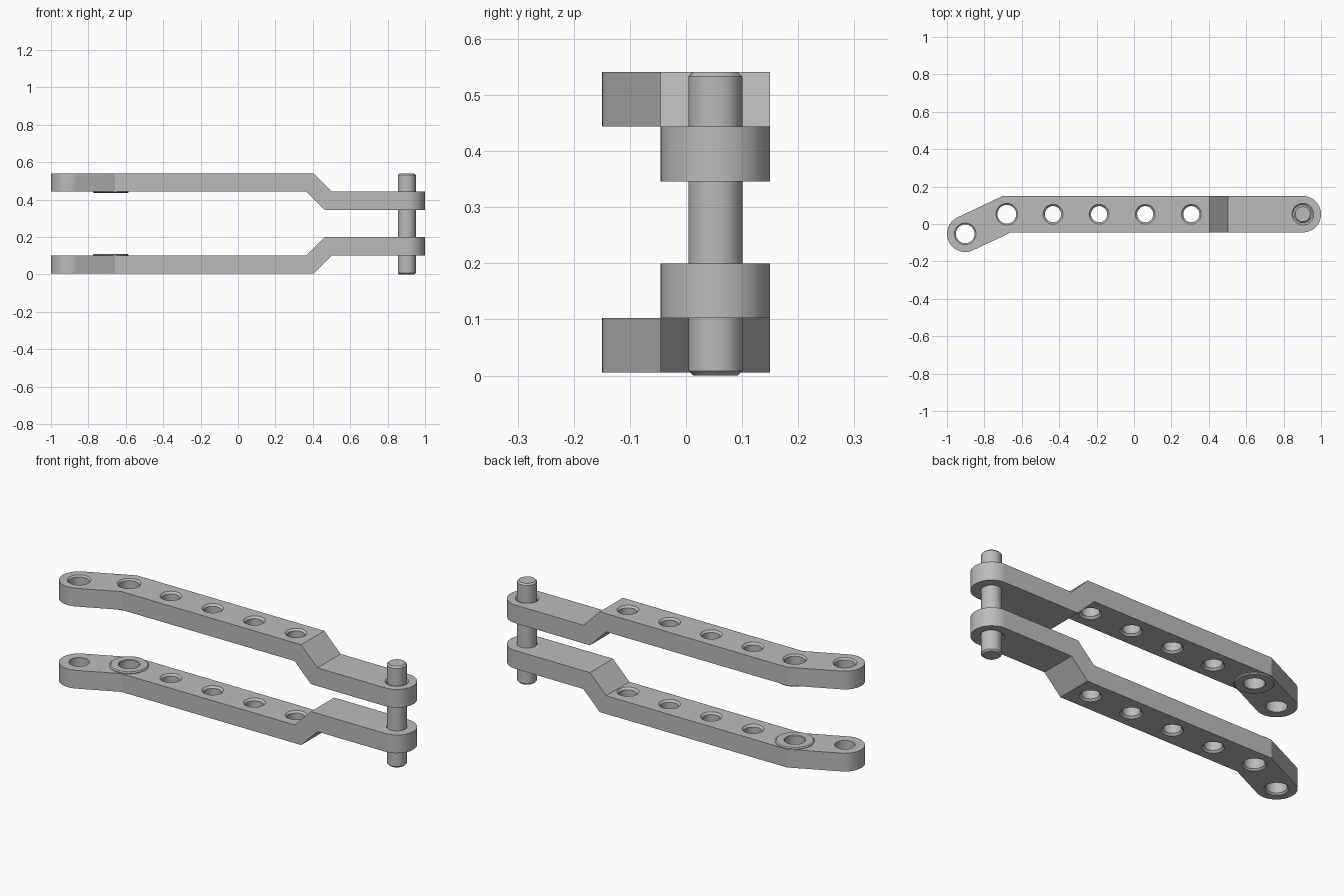
import bpy, bmesh, math
from mathutils import Matrix, Vector

if "Cube" in bpy.data.objects:
    bpy.data.objects.remove(bpy.data.objects["Cube"])

R = 0.0975                      # half width of the arms
T = 0.0975                      # plate thickness
BASE = 0.005                    # underside of the lower arm
MID = 0.273                     # mirror height between the arms
END = Vector((-0.9025, -0.0525))
BEND = Vector((-0.68, 0.0525))
PIN = Vector((0.9025, 0.0525))
HOLE, FLARE = 0.05, 0.058       # large hole and its countersink

steel = bpy.data.materials.new("grey steel")
steel.use_nodes = True
steel.diffuse_color = (0.5, 0.5, 0.5, 1)
steel.node_tree.nodes["Principled BSDF"].inputs["Base Color"].default_value = (0.5, 0.5, 0.5, 1)


def make_object(name, bm):
    bmesh.ops.recalc_face_normals(bm, faces=bm.faces)
    mesh = bpy.data.meshes.new(name)
    bm.to_mesh(mesh)
    bm.free()
    mesh.materials.append(steel)
    obj = bpy.data.objects.new(name, mesh)
    bpy.context.collection.objects.link(obj)
    return obj


def prism(name, points, direction):
    bm = bmesh.new()
    face = bm.faces.new([bm.verts.new(p) for p in points])
    out = bmesh.ops.extrude_face_region(bm, geom=[face])["geom"]
    bmesh.ops.translate(bm, vec=direction, verts=[v for v in out if isinstance(v, bmesh.types.BMVert)])
    return make_object(name, bm)


def lathe(bm, profile, centre, ring=False, sides=48):
    """Turn (radius, height) points about a vertical axis; ring joins last to first."""
    loops = []
    for r, z in profile:
        loops.append([bm.verts.new((centre.x + r * math.cos(a), centre.y + r * math.sin(a), z))
                      for a in (2 * math.pi * i / sides for i in range(sides))])
    pairs = list(zip(loops, loops[1:])) + ([(loops[-1], loops[0])] if ring else [])
    for a, b in pairs:
        for i in range(sides):
            j = (i + 1) % sides
            bm.faces.new((a[i], a[j], b[j], b[i]))
    if not ring:
        bm.faces.new(loops[0])
        bm.faces.new(loops[-1])


def boolean(obj, cutter, operation):
    mod = obj.modifiers.new(operation, 'BOOLEAN')
    mod.object, mod.operation, mod.solver = cutter, operation, 'EXACT'
    graph = bpy.context.evaluated_depsgraph_get()
    mesh = bpy.data.meshes.new_from_object(obj.evaluated_get(graph))
    obj.modifiers.clear()
    obj.data = mesh
    bpy.data.objects.remove(cutter)


def arc(centre, start, stop, steps=24):
    return [centre + R * Vector((math.cos(a), math.sin(a)))
            for a in (math.radians(start + (stop - start) * i / steps) for i in range(steps + 1))]


def smooth(obj):
    bpy.ops.object.select_all(action='DESELECT')
    obj.select_set(True)
    bpy.context.view_layer.objects.active = obj
    bpy.ops.object.shade_smooth_by_angle(angle=math.radians(25))


def mirrored(obj, name):
    bm = bmesh.new()
    bm.from_mesh(obj.data)
    flip = Matrix.Translation((0, 0, 2 * MID)) @ Matrix.Diagonal((1, 1, -1, 1))
    bmesh.ops.transform(bm, matrix=flip, verts=bm.verts)
    bmesh.ops.reverse_faces(bm, faces=bm.faces)
    return make_object(name, bm)


# Lower arm: plan outline with rounded ends and a mitred bend
tilt = math.degrees(math.atan2(BEND.y - END.y, BEND.x - END.x))
mitre = Vector((-R * math.tan(math.radians(tilt / 2)), R))
outline = (arc(PIN, -90, 90) + [BEND + mitre]
           + arc(END, 90 + tilt, 270 + tilt) + [BEND - mitre])
lower_arm = prism("lower_arm", [(p.x, p.y, -0.1) for p in outline], (0, 0, 0.5))

# Joggle seen from the side
top, step = BASE + T, BASE + 2 * T
side = [(-1.2, BASE), (0.405, BASE), (0.502, top), (1.2, top),
        (1.2, step), (0.463, step), (0.366, top), (-1.2, top)]
boolean(lower_arm, prism("side_cutter", [(x, -0.4, z) for x, z in side], (0, 0.8, 0)), 'INTERSECT')

# Holes: large ones flared on the outside, small ones on both sides
holes = bmesh.new()
c = FLARE - HOLE
for centre, z in ((END, BASE), (BEND, BASE), (PIN, top)):
    lathe(holes, [(FLARE + 0.02, z - 0.02), (HOLE, z + c), (HOLE, z + T + 0.05)], centre)
for i in range(4):
    centre = Vector((-0.433 + 0.2465 * i, BEND.y))
    lathe(holes, [(0.063, BASE - 0.01), (0.043, BASE + 0.01),
                  (0.043, top - 0.01), (0.063, top + 0.01)], centre)
boolean(lower_arm, make_object("hole_cutter", holes), 'DIFFERENCE')

# Raised washer on the inner face
bm = bmesh.new()
lathe(bm, [(HOLE, top - 0.003), (0.095, top - 0.003), (0.095, top + 0.003),
           (0.089, top + 0.008), (HOLE + 0.003, top + 0.008), (HOLE, top + 0.005)], BEND, ring=True)
lower_boss = make_object("lower_boss", bm)

# Upper half is the lower half reflected
upper_arm = mirrored(lower_arm, "upper_arm")
upper_boss = mirrored(lower_boss, "upper_boss")

# Pivot pin with chamfered ends
bm = bmesh.new()
lathe(bm, [(0.04, 0), (0.048, 0.008), (0.048, 0.533), (0.04, 0.541)], PIN)
pivot_pin = make_object("pivot_pin", bm)

for part in (lower_arm, lower_boss, upper_arm, upper_boss, pivot_pin):
    smooth(part)
